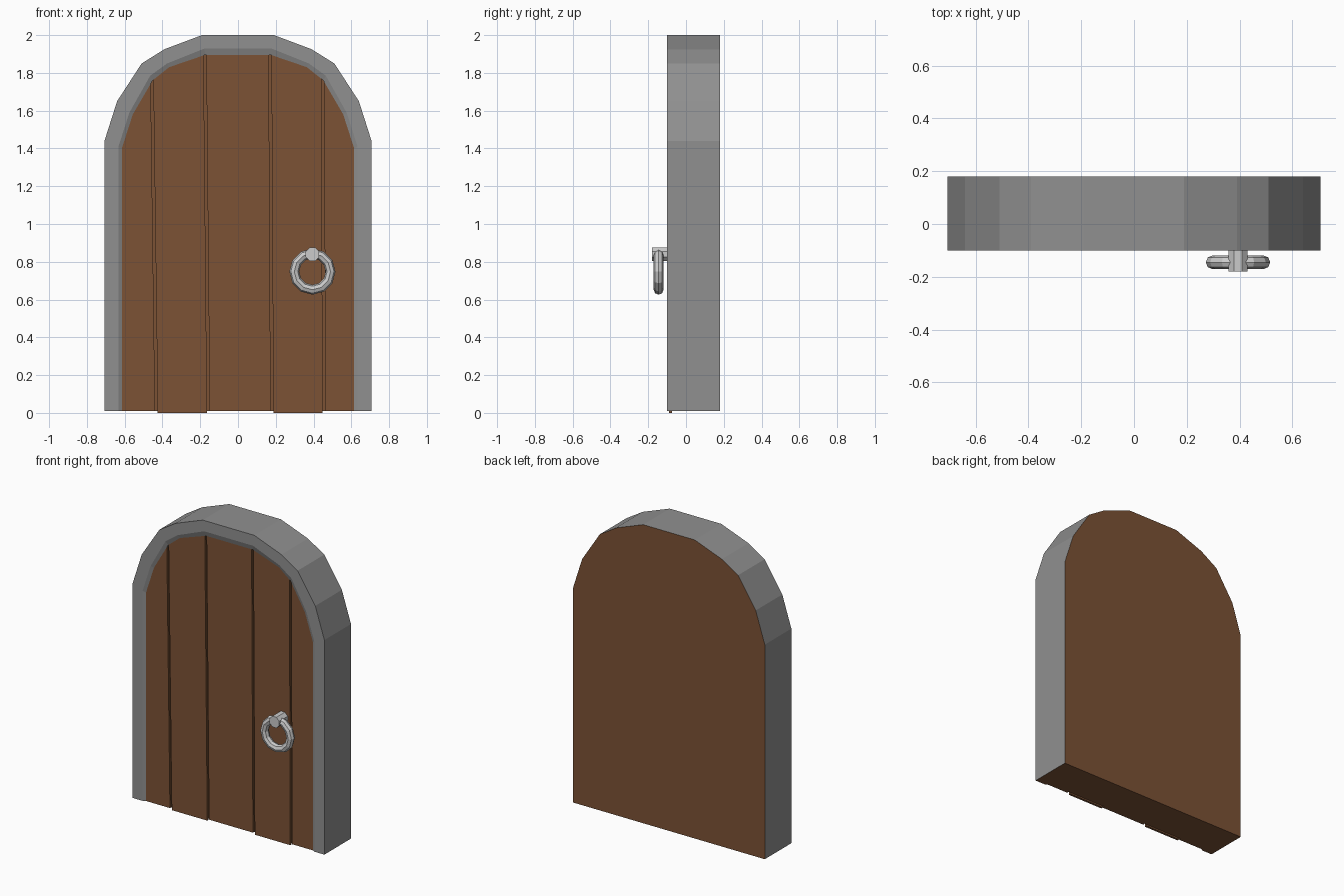
import bpy, bmesh, math
from mathutils import Vector

if "Cube" in bpy.data.objects:
    bpy.data.objects.remove(bpy.data.objects["Cube"])


def material(name, rgb):
    m = bpy.data.materials.new(name)
    m.diffuse_color = (*rgb, 1)
    m.use_nodes = True
    m.node_tree.nodes["Principled BSDF"].inputs["Base Color"].default_value = m.diffuse_color
    return m


STONE = material("stone", (0.28, 0.28, 0.28))
WOOD = material("wood", (0.2, 0.085, 0.036))


def finish(name, bm, mats=()):
    bmesh.ops.recalc_face_normals(bm, faces=bm.faces)
    mesh = bpy.data.meshes.new(name)
    bm.to_mesh(mesh)
    bm.free()
    for m in mats:
        mesh.materials.append(m)
    ob = bpy.data.objects.new(name, mesh)
    bpy.context.collection.objects.link(ob)
    return ob


def arch(half, z0=0.01):
    """Half profile from floor to crown, mirrored to a full arch outline."""
    right = [(half[0][0], z0)] + half
    return right + [(-x, z) for x, z in reversed(right)]


OUTER = [(0.707, 1.44), (0.64, 1.65), (0.51, 1.85), (0.39, 1.925), (0.19, 2.0)]
MIDDLE = [(0.633, 1.41), (0.575, 1.59), (0.465, 1.785), (0.375, 1.85), (0.18, 1.928)]
INNER = [(0.615, 1.40), (0.557, 1.58), (0.452, 1.76), (0.365, 1.83), (0.172, 1.896)]

# Frame: arch loops from the back edge, over the rim, into the shallow door recess
bm = bmesh.new()
loops = [[bm.verts.new((x, y, z)) for x, z in arch(half)]
         for half, y in ((OUTER, 0.18), (OUTER, -0.10), (MIDDLE, -0.10),
                         (INNER, -0.09), (INNER, -0.075))]
for a, b in zip(loops, loops[1:]):
    for i in range(len(a) - 1):
        bm.faces.new((a[i], a[i + 1], b[i + 1], b[i]))
wooden = [bm.faces.new(loops[0]), bm.faces.new(loops[-1]),
          bm.faces.new([l[0] for l in loops] + [l[-1] for l in reversed(loops)])]
for f in wooden:
    f.material_index = 1
finish("door_frame", bm, (STONE, WOOD))


def cut(bm, bottom_x, top_x, side):
    """Trim along a slightly slanted joint; side is +1 to drop the right part."""
    normal = Vector((1.9, 0, bottom_x - top_x)).normalized() * side
    geom = bm.verts[:] + bm.edges[:] + bm.faces[:]
    bmesh.ops.bisect_plane(bm, geom=geom, plane_co=(bottom_x - side * 0.007, 0, 0),
                           plane_no=normal, clear_outer=True)


# Planks: the inner arch trimmed between neighbouring joints
joints = [None, (-0.432, -0.457), (-0.157, -0.175), (0.180, 0.170), (0.455, 0.449), None]
for n in range(5):
    bm = bmesh.new()
    z0 = 0.0 if n in (1, 3) else 0.01
    bm.faces.new([bm.verts.new((x, -0.09, z)) for x, z in arch(INNER, z0)])
    if joints[n]:
        cut(bm, *joints[n], -1)
    if joints[n + 1]:
        cut(bm, *joints[n + 1], 1)
    ext = bmesh.ops.extrude_face_region(bm, geom=bm.faces[:], use_keep_orig=True)
    bmesh.ops.translate(bm, vec=(0, 0.015, 0),
                        verts=[v for v in ext["geom"] if isinstance(v, bmesh.types.BMVert)])
    finish(f"plank_{n + 1}", bm, (WOOD,))

# Ring handle
bpy.ops.mesh.primitive_torus_add(major_segments=12, minor_segments=8,
                                 major_radius=0.096, minor_radius=0.026,
                                 location=(0.394, -0.145, 0.748),
                                 rotation=(math.pi / 2, 0, 0))
bpy.context.object.name = "ring_handle"

# Peg holding the ring
bpy.ops.mesh.primitive_cylinder_add(vertices=8, radius=0.039, depth=0.09,
                                    location=(0.394, -0.135, 0.84),
                                    rotation=(math.pi / 2, math.pi / 8, 0))
bpy.context.object.name = "ring_peg"
